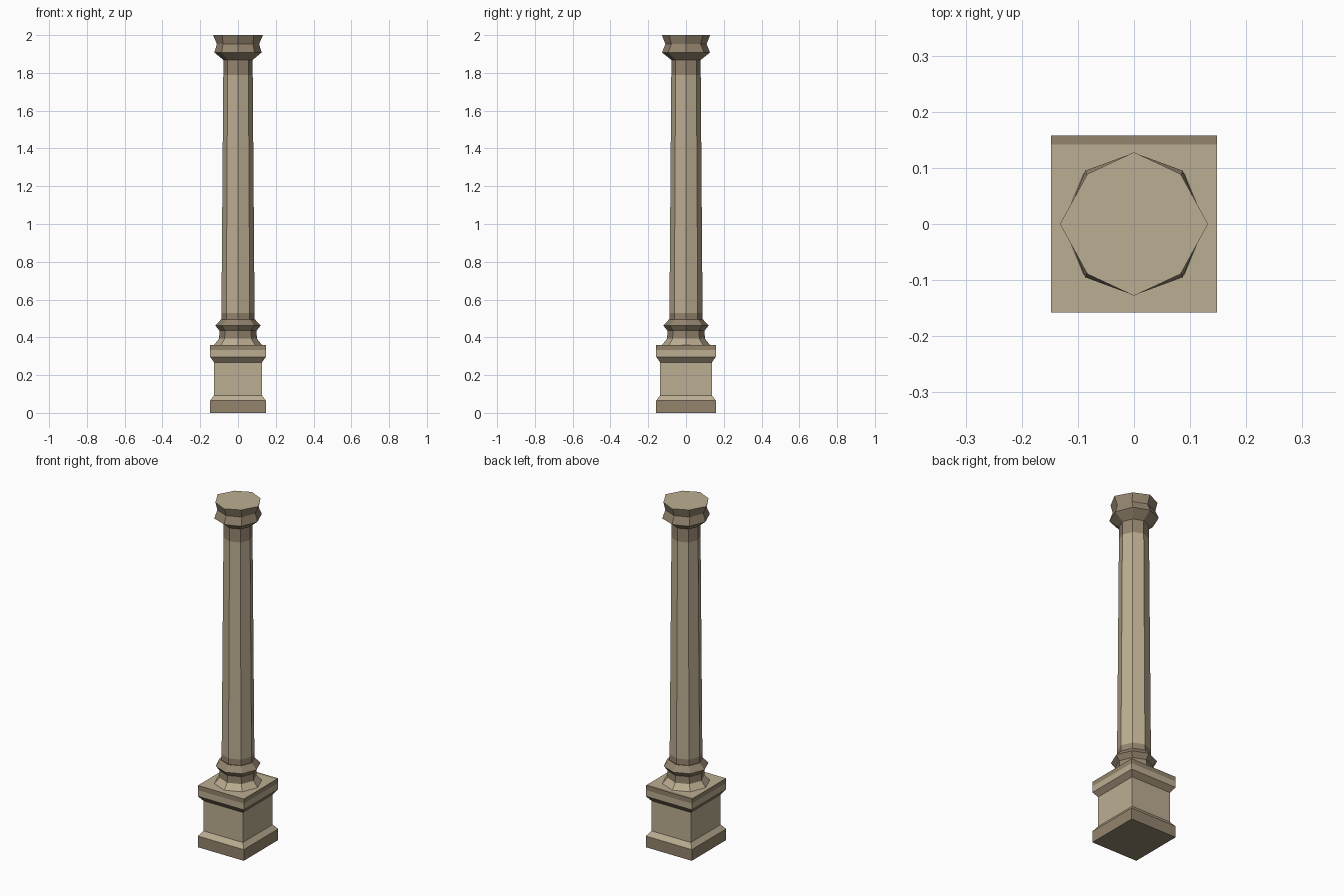
import bpy, bmesh, math

if "Cube" in bpy.data.objects:
    bpy.data.objects.remove(bpy.data.objects["Cube"])


def material(name, rgb):
    m = bpy.data.materials.new(name)
    m.diffuse_color = (*rgb, 1)
    m.use_nodes = True
    m.node_tree.nodes["Principled BSDF"].inputs["Base Color"].default_value = m.diffuse_color
    return m


STONE = material("light stone", (0.50, 0.42, 0.285))
BROWN = material("weathered stone", (0.295, 0.232, 0.155))
LIGHT, DARK = 0, 1


def loft(name, rings, colours, sides=8, bottom=None, top=None):
    """Stack rings (z, x half width, y half width[, diagonal x, diagonal y])."""
    bm = bmesh.new()
    loops = []
    for z, rx, ry, *diag in rings:
        loop = []
        for i in range(sides):
            a = 2 * math.pi * i / sides + (math.pi / 4 if sides == 4 else 0)
            c, s = math.cos(a), math.sin(a)
            if sides == 4:
                x, y = math.copysign(rx, c), math.copysign(ry, s)
            elif diag and i % 2:
                x, y = math.copysign(diag[0], c), math.copysign(diag[1], s)
            else:
                x, y = rx * c, ry * s
            loop.append(bm.verts.new((x, y, z)))
        loops.append(loop)
    for lo, hi, colour in zip(loops, loops[1:], colours):
        for i in range(sides):
            j = (i + 1) % sides
            bm.faces.new((lo[i], lo[j], hi[j], hi[i])).material_index = colour
    if bottom is not None:
        bm.faces.new(loops[0][::-1]).material_index = bottom
    if top is not None:
        bm.faces.new(loops[-1]).material_index = top
    mesh = bpy.data.meshes.new(name)
    bm.to_mesh(mesh)
    bm.free()
    mesh.materials.append(STONE)
    mesh.materials.append(BROWN)
    obj = bpy.data.objects.new(name, mesh)
    bpy.context.collection.objects.link(obj)
    return obj


# Square pedestal with moulded foot and cap
pedestal = loft("pedestal",
                [(0, .148, .158), (.065, .148, .158), (.093, .127, .137),
                 (.268, .127, .137), (.297, .148, .158),
                 (.333, .148, .158), (.36, .148, .158)],
                [DARK, LIGHT, LIGHT, DARK, LIGHT, DARK],
                sides=4, bottom=DARK, top=LIGHT)

# Weathered strip along the back of the pedestal top
bm = bmesh.new()
bm.from_mesh(pedestal.data)
lid = [f for f in bm.faces if f.normal.z > .9]
bmesh.ops.bisect_plane(bm, geom=lid + list({e for f in lid for e in f.edges}),
                       plane_co=(0, .142, 0), plane_no=(0, 1, 0))
for f in bm.faces:
    if f.normal.z > .9 and f.calc_center_median().y > .142:
        f.material_index = DARK
bm.to_mesh(pedestal.data)
bm.free()

# Octagonal base moulding
loft("column_base",
     [(.36, .127, .127), (.393, .100, .100), (.435, .098, .098),
      (.462, .120, .120), (.495, .090, .090)],
     [LIGHT, DARK, DARK, DARK])

# Tapered octagonal shaft with darker ends
loft("shaft",
     [(.495, .088, .088), (.53, .0877, .0877), (1.79, .078, .078), (1.868, .077, .077)],
     [DARK, LIGHT, DARK])

# Octagonal capital
loft("capital",
     [(1.868, .077, .077), (1.908, .125, .127, .087, .095),
      (1.953, .112, .109), (2.0, .132, .128, .083, .089)],
     [DARK, DARK, DARK], top=LIGHT)
